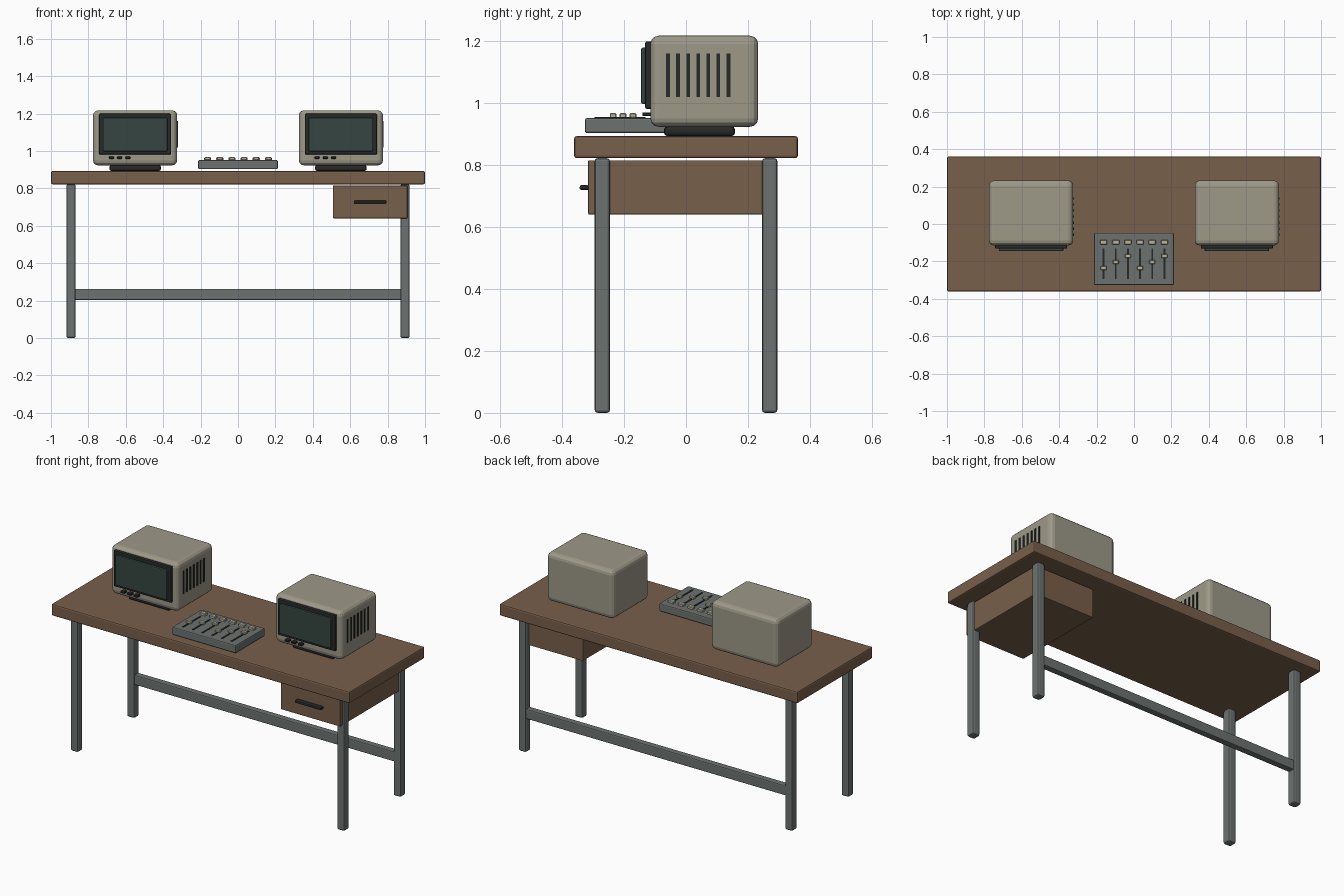
import bpy

if "Cube" in bpy.data.objects:
    bpy.data.objects.remove(bpy.data.objects["Cube"])


def material(name, rgb):
    m = bpy.data.materials.new(name)
    m.diffuse_color = (*rgb, 1)
    m.use_nodes = True
    m.node_tree.nodes["Principled BSDF"].inputs["Base Color"].default_value = m.diffuse_color
    return m


WOOD = material("wood", (0.19, 0.115, 0.07))
METAL = material("metal", (0.15, 0.17, 0.165))
BEIGE = material("beige", (0.34, 0.32, 0.25))
DARK = material("dark", (0.02, 0.022, 0.022))
GLASS = material("glass", (0.035, 0.06, 0.052))
CREAM = material("cream", (0.5, 0.46, 0.33))


def box(name, x, y, z, mat, bevel=0.0, segments=2):
    """Box from (min, max) ranges on each axis, with optional rounded edges."""
    bpy.ops.mesh.primitive_cube_add(
        size=1, location=[(a + b) / 2 for a, b in (x, y, z)])
    ob = bpy.context.object
    ob.name = name
    ob.scale = [b - a for a, b in (x, y, z)]
    bpy.ops.object.transform_apply(location=False, rotation=False, scale=True)
    ob.data.materials.append(mat)
    if bevel:
        mod = ob.modifiers.new("bevel", 'BEVEL')
        mod.width = bevel
        mod.segments = segments
    return ob


def around(c, size):
    return (c - size / 2, c + size / 2)


# Desk: top, legs, rear rail
box("desk_top", (-1, 1), (-0.361, 0.361), (0.822, 0.893), WOOD, 0.008)
for sx, side in ((-1, "left"), (1, "right")):
    for sy, end in ((-1, "front"), (1, "back")):
        box(f"{end}_{side}_leg", around(sx * 0.893, 0.05),
            around(sy * 0.27, 0.05), (0, 0.822), METAL, 0.01)
box("rear_rail", (-0.88, 0.88), around(0.27, 0.04), (0.203, 0.263), METAL, 0.006)

# Drawer and handle
box("drawer", (0.507, 0.906), (-0.316, 0.264), (0.64, 0.815), WOOD, 0.004)
box("drawer_handle", around(0.707, 0.176), (-0.343, -0.313),
    around(0.727, 0.016), DARK, 0.006)

# Two monitors
for cx, side in ((-0.55, "left"), (0.55, "right")):
    box(f"{side}_monitor_case", around(cx, 0.45), (-0.115, 0.233),
        (0.923, 1.217), BEIGE, 0.027, 3)
    box(f"{side}_monitor_stand", around(cx, 0.276), (-0.071, 0.158),
        (0.893, 0.925), DARK, 0.011)
    box(f"{side}_screen_bezel", around(cx, 0.386), (-0.132, -0.11),
        (0.981, 1.199), DARK, 0.006)
    box(f"{side}_screen_glass", around(cx, 0.345), (-0.145, -0.125),
        (0.997, 1.179), GLASS, 0.006)
    for i in range(3):
        box(f"{side}_monitor_button_{i + 1}", around(cx - 0.127 + i * 0.044, 0.026),
            (-0.141, -0.112), around(0.964, 0.012), DARK, 0.002, 1)
    for i in range(7):
        box(f"{side}_monitor_vent_{i + 1}", (cx + 0.22, cx + 0.229),
            around(-0.058 + i * 0.0325, 0.012), (1.019, 1.159), DARK)

# Control panel with six fader channels
box("control_panel", (-0.213, 0.213), (-0.326, -0.047), (0.903, 0.951), METAL, 0.006)
for i in range(6):
    cx = (i - 2.5) * 0.065
    box(f"fader_slot_{i + 1}", around(cx, 0.01), (-0.295, -0.13),
        (0.948, 0.954), DARK)
    box(f"fader_knob_{i + 1}", around(cx, 0.032),
        around(-0.235 + (i % 3) * 0.032, 0.022), (0.952, 0.967), CREAM, 0.003, 1)
    box(f"channel_button_{i + 1}", around(cx, 0.038), around(-0.097, 0.025),
        (0.948, 0.965), CREAM, 0.003, 1)
